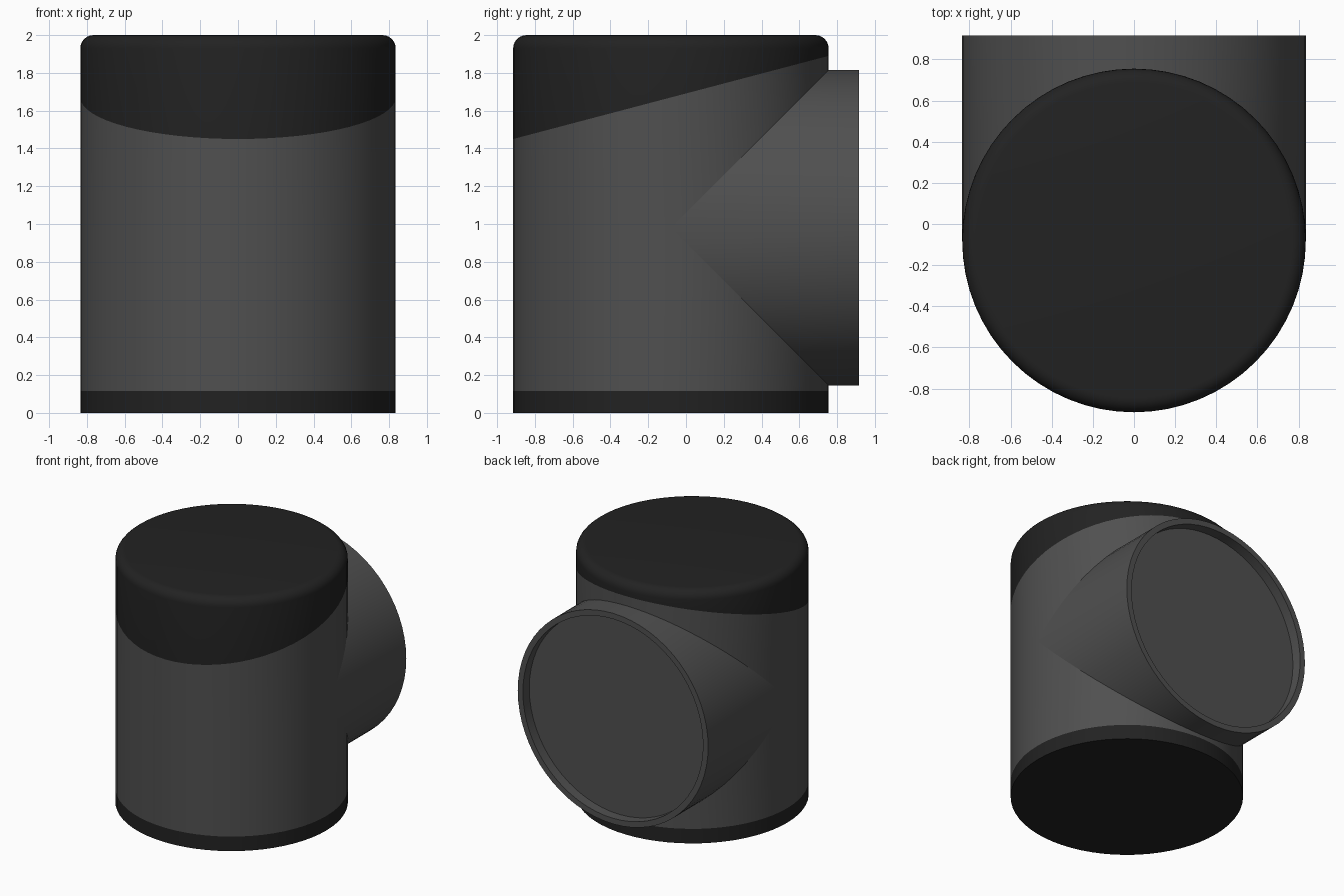
import bpy, bmesh
from math import sin, cos, pi

if "Cube" in bpy.data.objects:
    bpy.data.objects.remove(bpy.data.objects["Cube"])

N = 64            # sides
R = 0.835         # both tubes share one radius
CY = -0.08        # y of upright axis
CZ = 0.98         # z of branch axis
BASE_TOP, TOP, END = 0.115, 2.0, 0.915


def material(name, v):
    m = bpy.data.materials.new(name)
    m.diffuse_color = (v, v, v, 1)
    m.use_nodes = True
    m.node_tree.nodes["Principled BSDF"].inputs["Base Color"].default_value = m.diffuse_color
    return m


DARK, GREY = material("dark_grey", 0.016), material("mid_grey", 0.08)


def lathe(name, bands, mat):
    """Each band is a list of ring functions angle -> point; 'cap' closes that ring end."""
    bm = bmesh.new()
    for rings, cap_start, cap_end in bands:
        loops = [[bm.verts.new(f(2 * pi * i / N)) for i in range(N)] for f in rings]
        for a, b in zip(loops, loops[1:]):
            for i in range(N):
                j = (i + 1) % N
                bm.faces.new((a[i], a[j], b[j], b[i]))
        if cap_start:
            bm.faces.new(loops[0][::-1])
        if cap_end:
            bm.faces.new(loops[-1])
    bmesh.ops.remove_doubles(bm, verts=bm.verts, dist=1e-5)
    bmesh.ops.recalc_face_normals(bm, faces=bm.faces)
    me = bpy.data.meshes.new(name)
    bm.to_mesh(me)
    bm.free()
    ob = bpy.data.objects.new(name, me)
    bpy.context.collection.objects.link(ob)
    me.materials.append(mat)
    bpy.ops.object.select_all(action='DESELECT')
    ob.select_set(True)
    bpy.context.view_layer.objects.active = ob
    bpy.ops.object.shade_smooth_by_angle(angle=pi / 6)
    return ob


def upright(z, r=R):
    """Ring of the upright tube; z is a number or a function of the angle."""
    return lambda t: (r * cos(t), CY + r * sin(t), z(t) if callable(z) else z)


def sideways(y, r=R):
    """Ring of the branch tube."""
    return lambda t: (r * cos(t), y(t) if callable(y) else y, CZ + r * sin(t))


def slant(t):
    return 1.45 + 0.2635 * R * (1 + sin(t))


def notch(side):
    return lambda t: CZ + side * max(0, R * sin(t))


# base band
lathe("base_band", [([upright(0), upright(BASE_TOP)], True, True)], DARK)

# upright body, split where the branch joins
lathe("body", [([upright(BASE_TOP), upright(notch(-1))], False, False),
               ([upright(notch(1)), upright(slant)], False, False)], GREY)

# slanted cap with rounded top edge
B = 0.07
edge = [upright(TOP - B + B * sin(k * pi / 12), R - B + B * cos(k * pi / 12)) for k in range(7)]
lathe("cap", [([upright(slant)] + edge, True, True)], DARK)

# branch tube with rim and recessed face
ri = R - 0.045
lathe("branch", [([sideways(lambda t: CY + abs(R * sin(t))), sideways(END),
                   sideways(END, ri), sideways(END - 0.08, ri)], False, True)], GREY)
